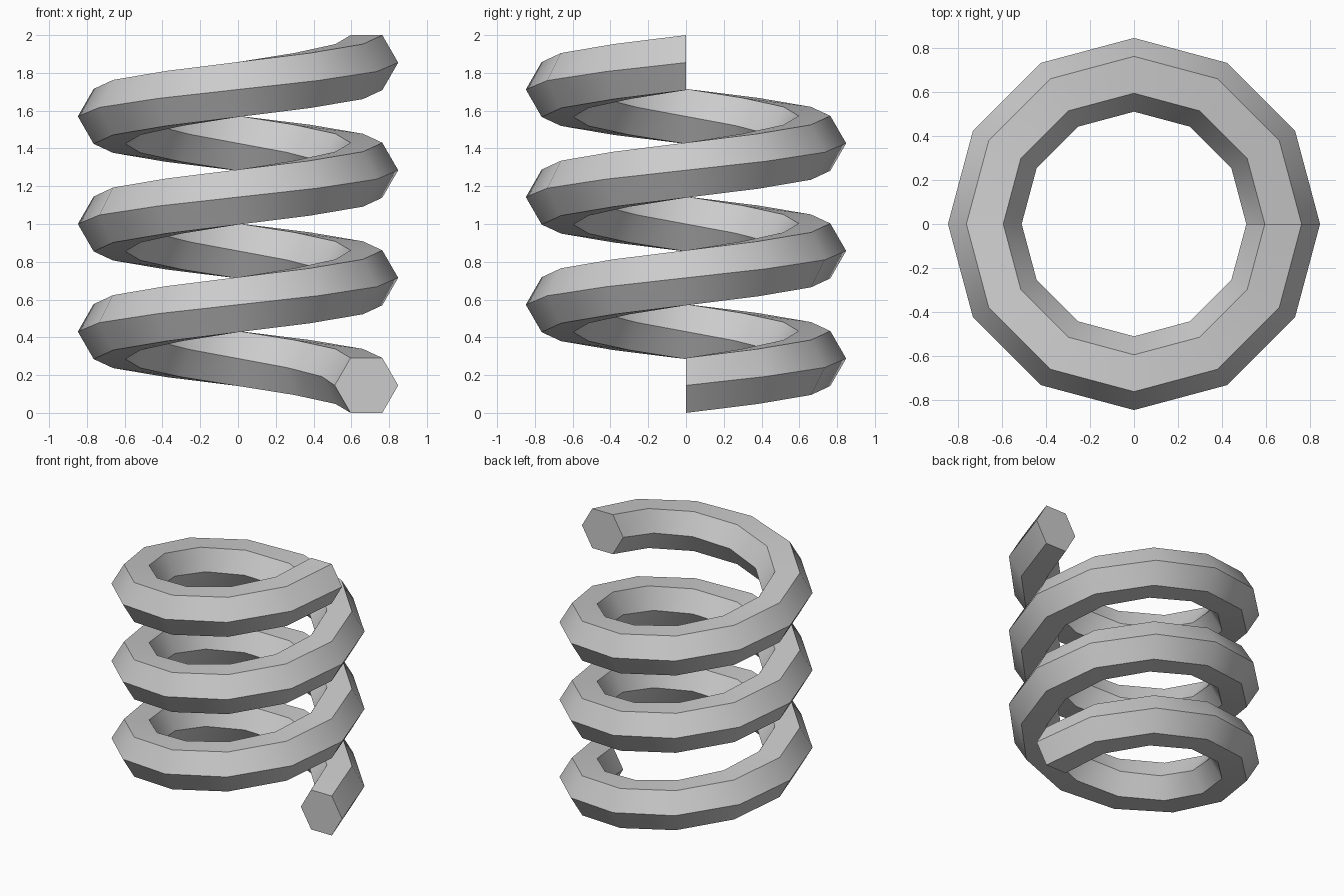
import bpy, bmesh, math

if "Cube" in bpy.data.objects:
    bpy.data.objects.remove(bpy.data.objects["Cube"])

COIL_R, WIRE_R = 0.68, 0.168      # centre-line radius, hexagon radius
TURNS, STEPS, SIDES = 3, 12, 6    # turns, segments per turn, wire sides
HALF_H = WIRE_R * math.sin(math.radians(60))
PITCH = (2 - 2 * HALF_H) / TURNS

bm = bmesh.new()

# Hexagonal rings along a rising anticlockwise helix
rings = []
for i in range(TURNS * STEPS + 1):
    a = math.tau * i / STEPS
    ring = []
    for k in range(SIDES):
        b = math.tau * k / SIDES
        r = COIL_R + WIRE_R * math.cos(b)
        z = HALF_H + PITCH * i / STEPS + WIRE_R * math.sin(b)
        ring.append(bm.verts.new((r * math.cos(a), r * math.sin(a), z)))
    rings.append(ring)

# Skin between rings, and flat end caps
for lo, hi in zip(rings, rings[1:]):
    for k in range(SIDES):
        n = (k + 1) % SIDES
        bm.faces.new((lo[k], lo[n], hi[n], hi[k]))
bm.faces.new(rings[0])
bm.faces.new(rings[-1])
bmesh.ops.recalc_face_normals(bm, faces=bm.faces)

mesh = bpy.data.meshes.new("coil_spring")
bm.to_mesh(mesh)
bm.free()
spring = bpy.data.objects.new("coil_spring", mesh)
bpy.context.collection.objects.link(spring)

# Smooth along the wire, sharp between its six sides
bpy.context.view_layer.objects.active = spring
spring.select_set(True)
bpy.ops.object.shade_smooth_by_angle(angle=math.radians(40))
